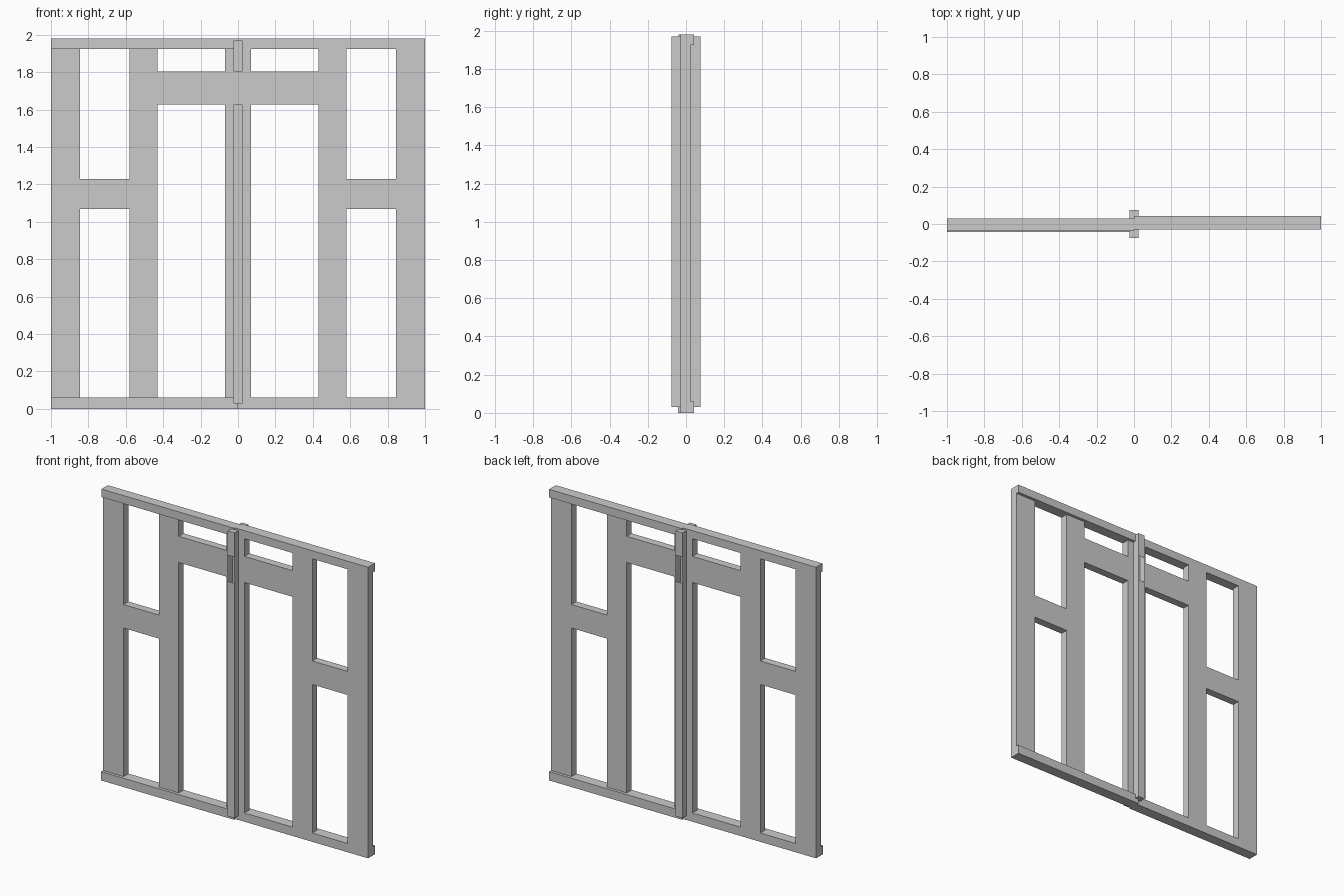
import bpy, bmesh
from math import pi

if "Cube" in bpy.data.objects:
    bpy.data.objects.remove(bpy.data.objects["Cube"])


def finish(bm, name):
    bmesh.ops.remove_doubles(bm, verts=bm.verts, dist=0.0005)
    bmesh.ops.recalc_face_normals(bm, faces=bm.faces)
    mesh = bpy.data.meshes.new(name)
    bm.to_mesh(mesh)
    bm.free()
    obj = bpy.data.objects.new(name, mesh)
    bpy.context.collection.objects.link(obj)
    return obj


def box(name, x, y, z):
    bm = bmesh.new()
    bmesh.ops.create_cube(bm, size=1)
    for v in bm.verts:
        v.co = [r[0] if c < 0 else r[1] for c, r in zip(v.co, (x, y, z))]
    return finish(bm, name)


def frame(name, y0, y1):
    """Door frame: filled cells of a grid, extruded to one seamless solid."""
    xs = [0, 0.07, 0.43, 0.58, 0.845, 1]
    zs = [0.06, 1.07, 1.23, 1.627, 1.805, 1.925]
    rows = ["#.#.#", "#.###", "#.#.#", "###.#", "#.#.#"]  # bottom to top
    bm = bmesh.new()
    for j, row in enumerate(rows):
        for i, cell in enumerate(row):
            if cell == "#":
                corners = [(i, j), (i + 1, j), (i + 1, j + 1), (i, j + 1)]
                bm.faces.new([bm.verts.new((xs[a], y0, zs[b])) for a, b in corners])
    bmesh.ops.remove_doubles(bm, verts=bm.verts, dist=0.0005)
    ext = bmesh.ops.extrude_face_region(bm, geom=bm.faces[:], use_keep_orig=True)
    for v in ext["geom"]:
        if isinstance(v, bmesh.types.BMVert):
            v.co.y = y1
    bmesh.ops.dissolve_limit(bm, angle_limit=0.01, verts=bm.verts, edges=bm.edges)
    return finish(bm, name)


# Two door leaves, the left one turned half a revolution about z
for side, angle, top_y in (("right", 0, 0.043), ("left", pi, 0.038)):
    parts = [
        frame(side + "_door_frame", -0.03, 0.023),
        box(side + "_bottom_rail", (0, 1), (-0.03, 0.043), (0, 0.06)),
        box(side + "_top_rail", (0, 1), (-0.03, top_y), (1.925, 1.98)),
    ]
    for p in parts:
        p.rotation_euler.z = angle

# Centre post, open at front and back where the cross rail passes
bm = bmesh.new()
rings = [[bm.verts.new((x, y, z)) for x, y in
          ((-0.025, -0.075), (0.025, -0.075), (0.025, 0.075), (-0.025, 0.075))]
         for z in (0.03, 1.627, 1.805, 1.97)]
for k in range(3):
    for i in range(4):
        if k == 1 and i % 2 == 0:
            continue
        j = (i + 1) % 4
        bm.faces.new((rings[k][i], rings[k][j], rings[k + 1][j], rings[k + 1][i]))
bm.faces.new(rings[0][::-1])
bm.faces.new(rings[3])
finish(bm, "centre_post")
